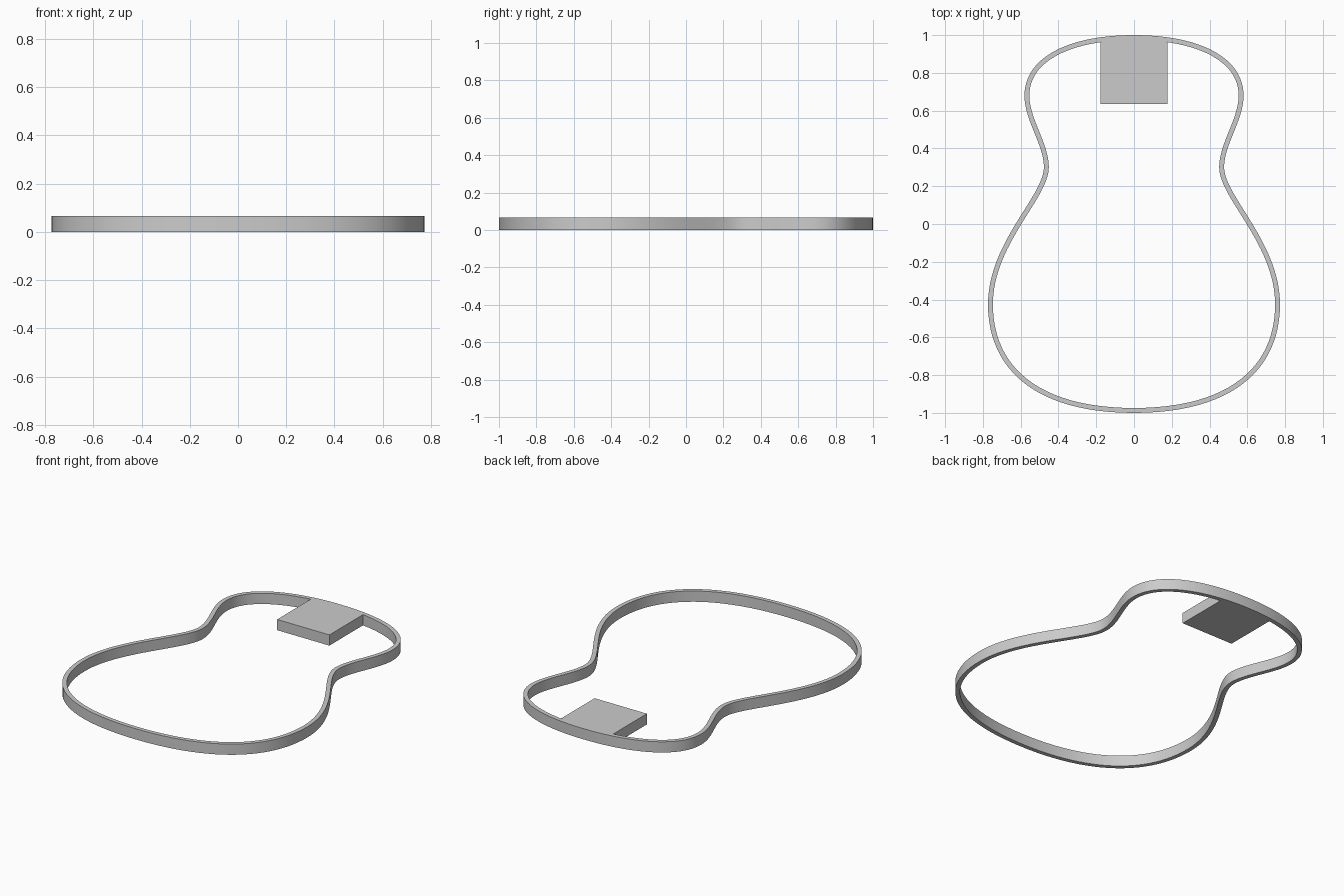
import bpy, bmesh
from mathutils import Vector
from mathutils.geometry import interpolate_bezier

HEIGHT = 0.066
WALL = 0.026
BLOCK_HALF = 0.178
BLOCK_FRONT = 0.635

cube = bpy.data.objects.get("Cube")
if cube:
    bpy.data.objects.remove(cube, do_unlink=True)

grey = bpy.data.materials.new("plain grey")
grey.use_nodes = True
colour = (0.6, 0.6, 0.6, 1)
grey.diffuse_color = colour
grey.node_tree.nodes["Principled BSDF"].inputs["Base Color"].default_value = colour


def make_object(name, bm):
    bmesh.ops.recalc_face_normals(bm, faces=bm.faces)
    mesh = bpy.data.meshes.new(name)
    bm.to_mesh(mesh)
    bm.free()
    mesh.materials.append(grey)
    obj = bpy.data.objects.new(name, mesh)
    bpy.context.collection.objects.link(obj)
    bpy.ops.object.select_all(action='DESELECT')
    obj.select_set(True)
    bpy.context.view_layer.objects.active = obj
    bpy.ops.object.shade_smooth_by_angle(angle=0.5)
    return obj


# Half outline: bottom, lower bout, waist, upper bout, top
segments = [
    [(0, -1), (0.52, -1), (0.773, -0.77), (0.773, -0.425)],
    [(0.773, -0.425), (0.773, -0.1), (0.477, 0.15), (0.477, 0.3)],
    [(0.477, 0.3), (0.477, 0.42), (0.58, 0.55), (0.58, 0.68)],
    [(0.58, 0.68), (0.58, 0.88), (0.35, 1), (0, 1)],
]
half = []
for seg in segments:
    half += interpolate_bezier(*[Vector(p) for p in seg], 25)[:-1]
half.append(Vector((0, 1)))
outer = half + [Vector((-p.x, p.y)) for p in reversed(half[1:-1])]

# Inner outline, offset by the wall thickness
inner = []
for i, p in enumerate(outer):
    t = (outer[(i + 1) % len(outer)] - outer[i - 1]).normalized()
    inner.append(p + WALL * Vector((-t.y, t.x)))

# Body rim: a closed strip with a rectangular section
bm = bmesh.new()
rings = [[bm.verts.new((p.x, p.y, z)) for p in loop]
         for loop, z in ((outer, 0), (outer, HEIGHT), (inner, HEIGHT), (inner, 0))]
for k in range(4):
    a, b = rings[k], rings[(k + 1) % 4]
    for i in range(len(outer)):
        j = (i + 1) % len(outer)
        bm.faces.new((a[i], a[j], b[j], b[i]))
make_object("body_rim", bm)

# Neck block: its back edge follows the inside of the rim
back = [p for p in inner if abs(p.x) < BLOCK_HALF and p.y > 0]
edge_y = back[0].y - 0.003
profile = ([(BLOCK_HALF, BLOCK_FRONT), (BLOCK_HALF, edge_y)]
           + [tuple(p) for p in back]
           + [(-BLOCK_HALF, edge_y), (-BLOCK_HALF, BLOCK_FRONT)])
bm = bmesh.new()
base = bm.faces.new([bm.verts.new((x, y, 0)) for x, y in profile])
top = bmesh.ops.extrude_face_region(bm, geom=[base], use_keep_orig=True)
bmesh.ops.translate(bm, vec=(0, 0, HEIGHT),
                    verts=[v for v in top["geom"] if isinstance(v, bmesh.types.BMVert)])
make_object("neck_block", bm)
